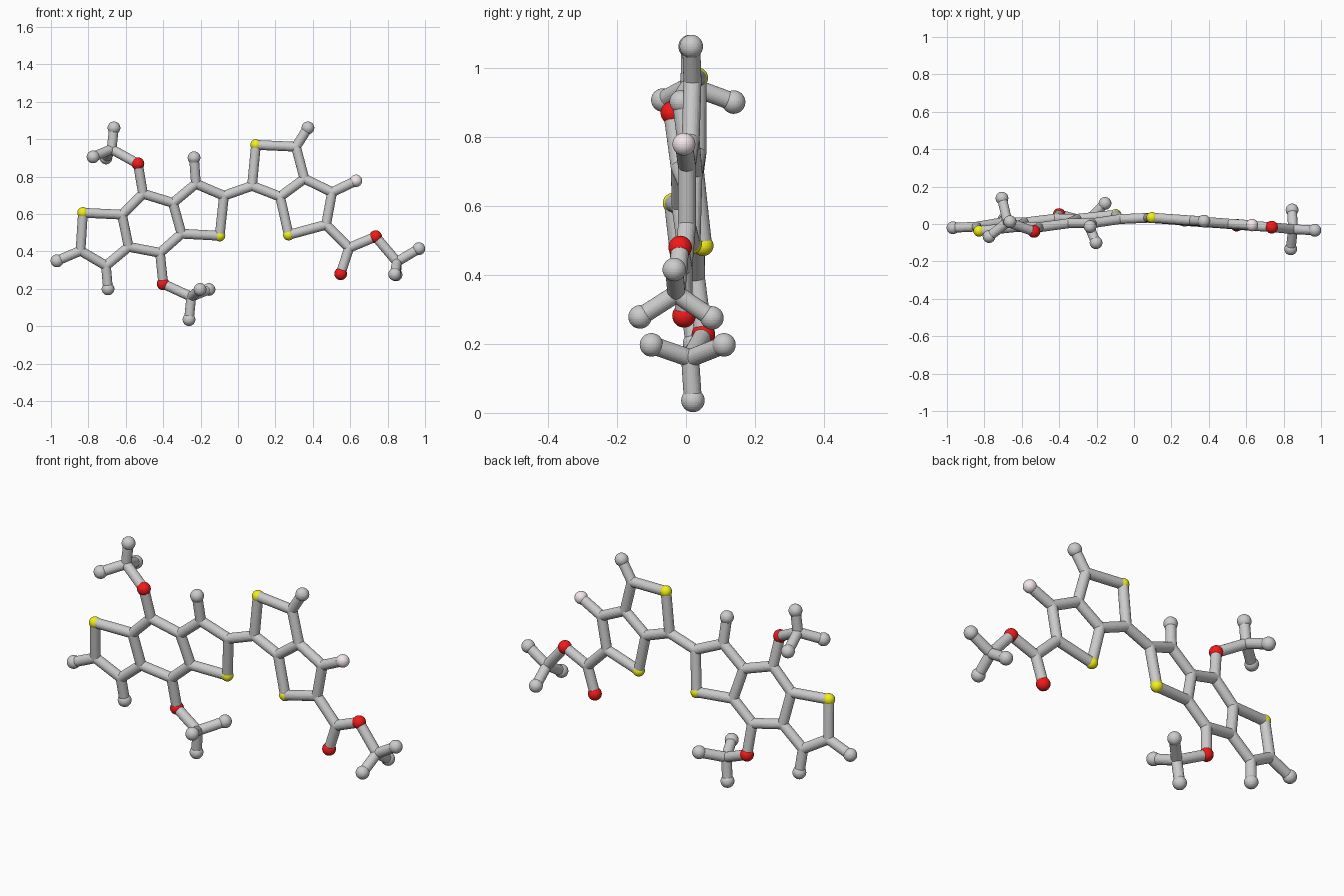
import bpy, bmesh
from mathutils import Vector, Matrix

if "Cube" in bpy.data.objects:
    bpy.data.objects.remove(bpy.data.objects["Cube"])

BOND_R = 0.026
RADII = {"C": 0.026, "H": 0.034, "O": 0.034, "S": 0.03, "F": 0.033}
NAMES = {"C": "carbon_joint", "H": "hydrogen_ball", "O": "oxygen_ball",
         "S": "sulfur_ball", "F": "fluorine_ball"}
COLOURS = {"O": (0.9, 0.01, 0.01, 1), "S": (0.9, 0.87, 0.01, 1), "F": (0.9, 0.8, 0.82, 1)}


# The two fused ring systems each lie in a slightly tilted plane
def left_y(x, z):
    return 0.117 + 0.0986 * x - 0.1195 * z


def right_y(x, z):
    return 0.0296 - 0.0706 * x + 0.0115 * z


def make_object(name, bm, kind=None):
    mesh = bpy.data.meshes.new(name)
    bm.to_mesh(mesh)
    bm.free()
    ob = bpy.data.objects.new(name, mesh)
    bpy.context.collection.objects.link(ob)
    if kind in COLOURS:
        mat = bpy.data.materials.get(NAMES[kind]) or bpy.data.materials.new(NAMES[kind])
        mat.diffuse_color = COLOURS[kind]
        mat.use_nodes = True
        mat.node_tree.nodes["Principled BSDF"].inputs["Base Color"].default_value = mat.diffuse_color
        mesh.materials.append(mat)


def ball(kind, pos):
    bm = bmesh.new()
    bmesh.ops.create_uvsphere(bm, u_segments=32, v_segments=16, radius=RADII[kind],
                              matrix=Matrix.Translation(pos))
    make_object(NAMES[kind], bm, kind)


def bond(p, q):
    d = q - p
    rot = d.to_track_quat('Z', 'Y').to_matrix().to_4x4()
    bm = bmesh.new()
    bmesh.ops.create_cone(bm, cap_ends=True, segments=24, radius1=BOND_R, radius2=BOND_R,
                          depth=d.length, matrix=Matrix.Translation((p + q) / 2) @ rot)
    make_object("bond", bm)


# Left half: three fused rings with two side groups (x, z)
left = {
    "S1": (-.829, .607), "C2": (-.842, .404), "H2": (-.968, .35), "C3": (-.706, .324),
    "H3": (-.695, .2), "C4": (-.585, .425), "C5": (-.62, .597), "C6": (-.508, .709),
    "O6": (-.535, .869), "C7": (-.348, .66), "C8": (-.302, .495), "C9": (-.417, .393),
    "O9": (-.4, .227), "C10": (-.225, .762), "H10": (-.235, .901), "C11": (-.075, .698),
    "S12": (-.098, .484)}
# Right half: two fused rings with an end group (x, z)
right = {
    "C20": (.075, .751), "S21": (.096, .97), "C22": (.31, .96), "H22": (.374, 1.061),
    "C23": (.355, .789), "C24": (.225, .693), "S25": (.271, .489), "C26": (.471, .543),
    "C27": (.503, .717), "F27": (.631, .778), "C28": (.594, .42), "O28": (.549, .281),
    "O29": (.736, .479)}
atoms = {k: Vector((x, left_y(x, z), z)) for k, (x, z) in left.items()}
atoms.update({k: Vector((x, right_y(x, z), z)) for k, (x, z) in right.items()})

# Each chain is a run of bonded atoms
chains = ["S1 C2 C3 C4 C5 S1", "C5 C6 C7 C8 C9 C4", "C7 C10 C11 S12 C8", "C2 H2", "C3 H3",
          "C6 O6", "C9 O9", "C10 H10", "C11 C20", "C20 S21 C22 C23 C24 C20",
          "C24 S25 C26 C27 C23", "C22 H22", "C27 F27", "C26 C28 O28", "C28 O29"]

# Three-pronged tips: anchor atom, centre, three ends
tips = [
    ("O6", (-.676, .01, .947), [(-.663, .012, 1.061), (-.775, -.067, .906), (-.706, .138, .9)]),
    ("O9", (-.25, .012, .158), [(-.262, .02, .036), (-.203, -.1, .197), (-.155, .11, .197)]),
    ("O29", (.85, -.028, .345), [(.967, -.034, .415), (.838, -.133, .278), (.845, .075, .275)])]
for i, (anchor, centre, ends) in enumerate(tips):
    c = f"C4{i}"
    atoms[c] = Vector(centre)
    chains.append(f"{anchor} {c}")
    for j, e in enumerate(ends):
        atoms[f"H4{i}{j}"] = Vector(e)
        chains.append(f"{c} H4{i}{j}")

for key, pos in atoms.items():
    ball(key[0], pos)
for chain in chains:
    run = chain.split()
    for a, b in zip(run, run[1:]):
        bond(atoms[a], atoms[b])
